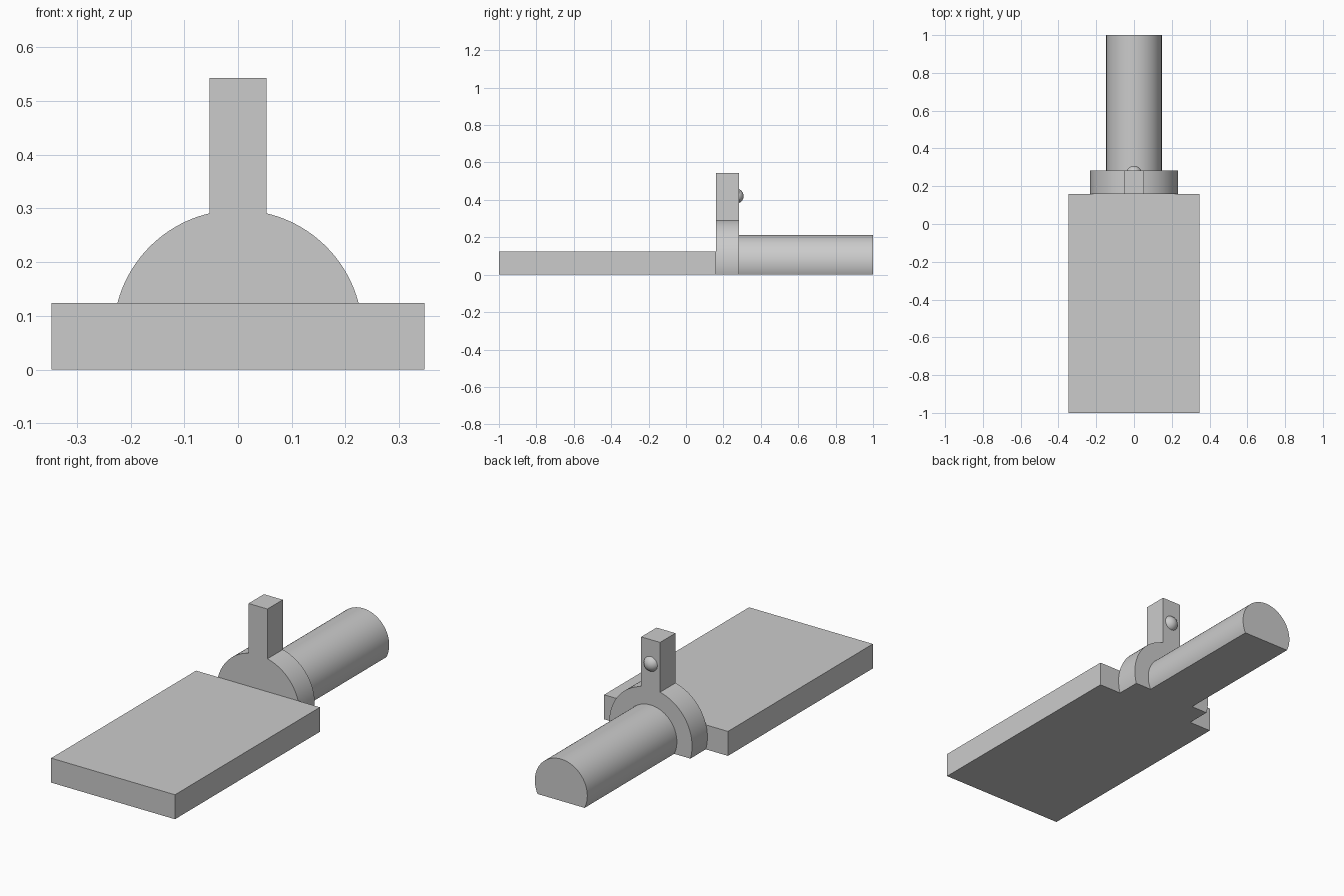
import bpy
import bmesh
from math import asin, acos, cos, sin, pi, radians
from mathutils import Matrix

cube = bpy.data.objects.get("Cube")
if cube:
    bpy.data.objects.remove(cube, do_unlink=True)

GREY = (0.6, 0.6, 0.6, 1.0)
mat = bpy.data.materials.new("plain grey")
mat.use_nodes = True
mat.diffuse_color = GREY
mat.node_tree.nodes["Principled BSDF"].inputs["Base Color"].default_value = GREY

AXIS_Z = 0.065          # height of the shared barrel and collar axis
JOINT_Y, COLLAR_Y = 0.16, 0.283


def finish(name, bm):
    """Turn a bmesh into a named, smooth-by-angle object."""
    bmesh.ops.recalc_face_normals(bm, faces=bm.faces)
    mesh = bpy.data.meshes.new(name)
    bm.to_mesh(mesh)
    bm.free()
    mesh.materials.append(mat)
    obj = bpy.data.objects.new(name, mesh)
    bpy.context.collection.objects.link(obj)
    bpy.ops.object.select_all(action='DESELECT')
    obj.select_set(True)
    bpy.context.view_layer.objects.active = obj
    bpy.ops.object.shade_smooth_by_angle(angle=radians(30))
    return obj


def extrude_profile(name, half, y0, y1):
    """Mirror a right-hand x/z outline and extrude it along y."""
    outline = half + [(-x, z) for x, z in reversed(half) if x > 1e-6]
    bm = bmesh.new()
    face = bm.faces.new([bm.verts.new((x, y0, z)) for x, z in outline])
    new = bmesh.ops.extrude_face_region(bm, geom=[face])["geom"]
    moved = [v for v in new if isinstance(v, bmesh.types.BMVert)]
    bmesh.ops.translate(bm, verts=moved, vec=(0, y1 - y0, 0))
    return finish(name, bm)


def arc(radius, end, steps=32):
    """Right half of a circle cut flat at the ground, up to the end angle."""
    start = -asin(AXIS_Z / radius)
    angles = [start + (end - start) * i / steps for i in range(steps + 1)]
    return [(radius * cos(a), AXIS_Z + radius * sin(a)) for a in angles]


# Flat base plate
extrude_profile("base_plate", [(0.347, 0), (0.347, 0.124)], -1, JOINT_Y)

# Round collar with an upright post in one outline
POST_X, POST_TOP, COLLAR_R = 0.053, 0.543, 0.232
collar = arc(COLLAR_R, acos(POST_X / COLLAR_R)) + [(POST_X, POST_TOP)]
extrude_profile("collar_and_post", collar, JOINT_Y, COLLAR_Y)

# Flat-bottomed round barrel
extrude_profile("barrel", arc(0.147, pi / 2), COLLAR_Y, 1)

# Small domed button on the back of the post
bm = bmesh.new()
bmesh.ops.create_uvsphere(bm, u_segments=32, v_segments=16, radius=0.041,
                          matrix=Matrix.Translation((0, 0.267, 0.42)))
finish("button", bm)
